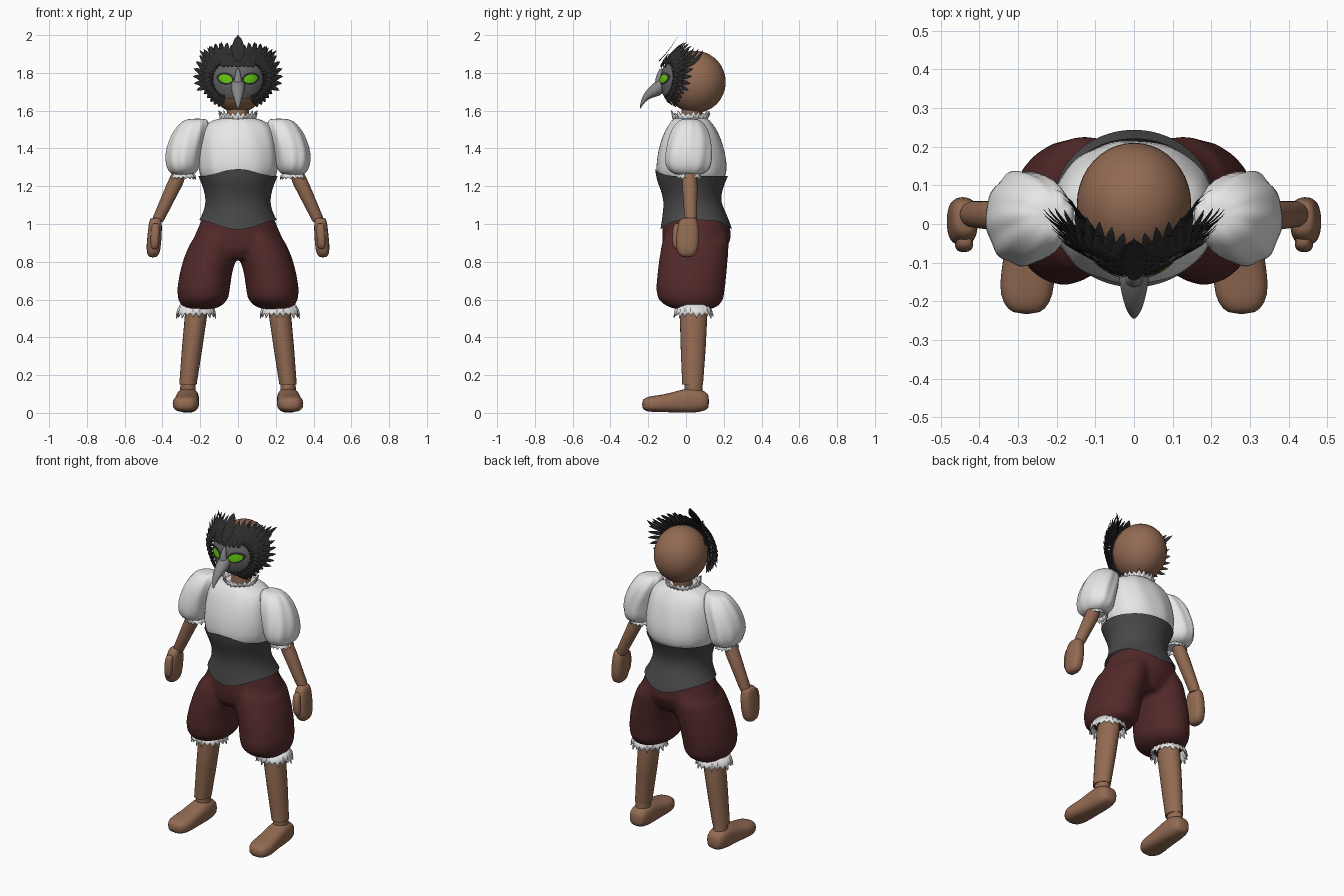
import bpy, bmesh, math
from math import sin, cos, pi, radians, sqrt
from mathutils import Vector

if "Cube" in bpy.data.objects:
    bpy.data.objects.remove(bpy.data.objects["Cube"])


def material(name, r, g, b):
    m = bpy.data.materials.new(name)
    m.use_nodes = True
    m.diffuse_color = (r, g, b, 1)
    m.node_tree.nodes["Principled BSDF"].inputs["Base Color"].default_value = (r, g, b, 1)
    return m


WOOD = material("warm wood", .29, .145, .085)
WHITE = material("white cloth", .8, .8, .8)
MAROON = material("maroon cloth", .085, .022, .022)
CHARCOAL = material("charcoal corset", .065, .065, .065)
BLACK = material("black feather", .025, .025, .025)
GREY = material("mask grey", .13, .13, .13)
HORN = material("beak grey", .24, .24, .24)
GREEN = material("eye green", .13, .6, .005)


def finish(name, bm, mat, mirror=False, subsurf=0, angle=40):
    """Turn a bmesh into a smooth shaded object, optionally mirrored and subdivided."""
    bmesh.ops.recalc_face_normals(bm, faces=bm.faces)
    me = bpy.data.meshes.new(name)
    bm.to_mesh(me)
    bm.free()
    me.materials.append(mat)
    me.polygons.foreach_set("use_smooth", [True] * len(me.polygons))
    if not subsurf:
        me.set_sharp_from_angle(angle=radians(angle))
    ob = bpy.data.objects.new(name, me)
    bpy.context.collection.objects.link(ob)
    if mirror:
        ob.modifiers.new("Mirror", "MIRROR").use_mirror_merge = False
    if subsurf:
        s = ob.modifiers.new("Subdivision", "SUBSURF")
        s.levels = s.render_levels = subsurf
    return ob


def power(v, p):
    return math.copysign(abs(v) ** p, v)


def bridge(bm, rows, closed=True):
    for a, b in zip(rows, rows[1:]):
        n = len(a)
        for i in range(n if closed else n - 1):
            j = (i + 1) % n
            bm.faces.new((a[i], a[j], b[j], b[i]))


def add_loft(bm, rings, axis="z", seg=24, p=1, folds=0, depth=0, warp=None, cap=True):
    """Skin rings (cx, cy, cz, r1, r2), lying flat (axis z) or upright (axis y)."""
    rows = []
    for k, (cx, cy, cz, r1, r2) in enumerate(rings):
        row = []
        for i in range(seg):
            t = 2 * pi * i / seg
            f = 1 + depth * sin(folds * t + k * .7) * (.6 + .4 * sin(3 * t + k))
            a, b = r1 * f * power(cos(t), p), r2 * f * power(sin(t), p)
            co = (cx + a, cy + b, cz) if axis == "z" else (cx + a, cy, cz + b)
            v = bm.verts.new(co)
            if warp:
                v.co.z += warp(k, t)
            row.append(v)
        rows.append(row)
    bridge(bm, rows)
    if cap:
        bm.faces.new(rows[0])
        bm.faces.new(rows[-1])


def loft(name, rings, mat, mirror=False, subsurf=0, **kw):
    bm = bmesh.new()
    add_loft(bm, rings, **kw)
    return finish(name, bm, mat, mirror, subsurf)


def ruffle(name, cx, cy, r0, r1, z0, z1, points, mirror=False):
    """Flared band of cloth with a jagged edge."""
    bm = bmesh.new()
    rows = [[], [], []]
    for i in range(2 * points):
        t = pi * i / points
        tip = i % 2
        mid = .5 + .12 * sin(5 * t)
        levels = ((r0, 0), (r0 + (r1 - r0) * (.7 if tip else .3), mid),
                  (r1 if tip else r0 + (r1 - r0) * .6, 1 + .12 * sin(7 * t) if tip else .66))
        for row, (r, u) in zip(rows, levels):
            row.append(bm.verts.new((cx + r * cos(t), cy + r * sin(t), z0 + (z1 - z0) * u)))
    bridge(bm, rows)
    finish(name, bm, WHITE, mirror).modifiers.new("Thickness", "SOLIDIFY").thickness = .005


# Head and neck
bm = bmesh.new()
bmesh.ops.create_uvsphere(bm, u_segments=40, v_segments=24, radius=1)
for v in bm.verts:
    v.co = (v.co.x * .148, .05 + v.co.y * .16, 1.752 + v.co.z * .164)
finish("head", bm, WOOD)
loft("neck", [(0, .025, 1.5, .055, .055), (0, .035, 1.64, .055, .055)], WOOD)

# Blouse, puffed sleeves and frills
loft("blouse", [(0, .03, 1.2, .18, .165), (0, .03, 1.27, .208, .187), (0, .03, 1.34, .213, .185),
                (0, .027, 1.42, .208, .167), (0, .027, 1.49, .195, .142), (0, .025, 1.535, .168, .112),
                (0, .025, 1.56, .1, .09), (0, .025, 1.562, .07, .07)],
     WHITE, subsurf=1, seg=60, folds=11, depth=.014, p=.92)
loft("puffed_sleeves", [(.215, .02, 1.558, .035, .03), (.222, .02, 1.55, .068, .06), (.243, .02, 1.505, .09, .097),
                        (.268, .018, 1.44, .099, .115), (.288, .015, 1.37, .098, .124),
                        (.293, .015, 1.31, .09, .124), (.292, .015, 1.275, .075, .1),
                        (.293, .015, 1.258, .05, .06)],
     WHITE, True, 1, seg=48, folds=9, depth=.045)
ruffle("collar_frill", 0, .025, .075, .1, 1.535, 1.595, 22)
ruffle("sleeve_frills", .29, .015, .052, .07, 1.272, 1.24, 16, True)
ruffle("trouser_frills", .222, .04, .085, .108, .575, .508, 20, True)


# Corset with pointed lower edge and peaked front top
def corset_edge(k, t):
    if k < 2:
        return -.05 * abs(sin(t)) ** 4 * (1 - k * .4)
    return .038 * max(0, -sin(t)) ** 5 if k == 6 else 0


loft("corset", [(0, .054, 1.02, .207, .19), (0, .052, 1.032, .199, .183), (0, .043, 1.07, .181, .164),
                (0, .032, 1.12, .169, .15), (0, .03, 1.18, .18, .162), (0, .028, 1.23, .2, .184),
                (0, .029, 1.253, .21, .193)],
     CHARCOAL, subsurf=1, seg=48, warp=corset_edge, cap=False)

# Baggy trousers: hips and two legs fused together
bm = bmesh.new()
add_loft(bm, [(0, .054, 1.035, .19, .172), (0, .054, 1.0, .203, .18), (0, .055, .92, .238, .182),
              (0, .045, .86, .2, .165), (0, .04, .815, .09, .13)])
for s in (1, -1):
    add_loft(bm, [(s * .1, .055, .96, .09, .16), (s * .125, .05, .9, .128, .178),
                  (s * .147, .04, .82, .14, .182), (s * .17, .032, .74, .139, .184),
                  (s * .182, .024, .66, .14, .183), (s * .185, .025, .605, .134, .175),
                  (s * .192, .032, .57, .11, .145), (s * .205, .038, .55, .08, .1)])
trousers = finish("trousers", bm, MAROON)
r = trousers.modifiers.new("Fuse", "REMESH")
r.mode, r.voxel_size, r.use_smooth_shade = "VOXEL", .013, True
s = trousers.modifiers.new("Soften", "SMOOTH")
s.factor, s.iterations = .5, 8

# Legs, ankles and feet
loft("lower_legs", [(.265, .035, .15, .046, .055), (.243, .038, .34, .054, .066), (.222, .04, .52, .059, .073),
                    (.218, .04, .6, .05, .06)], WOOD, True)
loft("ankles", [(.265, .04, .08, .042, .048), (.265, .04, .17, .04, .047)], WOOD, True)
loft("feet", [(.265, .122, .06, .03, .03), (.265, .108, .062, .052, .05), (.266, .05, .068, .062, .068),
              (.268, -.02, .063, .062, .063), (.272, -.09, .053, .066, .05), (.277, -.16, .048, .073, .044),
              (.278, -.205, .046, .062, .04), (.278, -.234, .045, .035, .025)],
     WOOD, True, 1, axis="y", seg=20, p=.75)

# Arms, hands and thumbs
loft("forearms", [(.3, .015, 1.3, .036, .036), (.335, .02, 1.21, .043, .04), (.415, .025, 1.04, .034, .034),
                  (.425, .025, 1.01, .028, .028)], WOOD, True)
loft("hands", [(.436, .015, 1.035, .024, .032), (.437, .012, 1.02, .034, .05), (.44, .008, .96, .038, .064),
               (.446, .006, .89, .039, .064), (.449, .006, .845, .036, .052), (.45, .006, .822, .02, .03)],
     WOOD, True, 1, seg=16, p=.75)
loft("thumbs", [(.436, -.04, 1.005, .014, .014), (.437, -.05, .99, .023, .021), (.44, -.053, .92, .024, .022),
                (.442, -.05, .88, .022, .02), (.443, -.045, .865, .01, .01)],
     WOOD, True, 1, seg=12, p=.75)


# Mask: curved plates that follow the face
def face_point(x, z, off=0):
    q = max(.04, 1 - (x / .16) ** 2 - ((z - 1.755) / .18) ** 2)
    return Vector((x, .05 - .185 * sqrt(q) - off, z))


def plate(name, cx, cz, a, b, tilt, off, mat, pc=1, ps=1, mirror=False):
    bm = bmesh.new()
    rows = []
    for k in range(1, 9):
        row = []
        for i in range(40):
            t = 2 * pi * i / 40
            u, w = a * power(cos(t), pc) * k / 8, b * power(sin(t), ps) * k / 8
            row.append(bm.verts.new(face_point(cx + u * cos(tilt) - w * sin(tilt),
                                               cz + u * sin(tilt) + w * cos(tilt), off)))
        rows.append(row)
    bridge(bm, rows)
    bm.faces.new(rows[0])
    finish(name, bm, mat, mirror)


plate("mask_backing", 0, 1.775, .148, .115, 0, -.005, BLACK, .85, .85)
plate("mask_face", 0, 1.758, .136, .098, 0, .001, GREY, .8, .8)
plate("eye_rims", .067, 1.77, .048, .033, .2, .004, BLACK, 1, 1.25, True)
plate("eyes", .067, 1.769, .037, .022, .2, .008, GREEN, 1, 1.2, True)

# Hooked beak with a narrow bridge
loft("beak", [(0, -.11, 1.74, .046, .055), (0, -.165, 1.713, .036, .04), (0, -.2, 1.69, .028, .03),
              (0, -.225, 1.662, .019, .026), (0, -.238, 1.635, .01, .02), (0, -.245, 1.612, .003, .006)],
     HORN, subsurf=1, axis="y", seg=16)
loft("beak_bridge", [(0, -.145, 1.7, .034, .02), (0, -.147, 1.77, .02, .02), (0, -.128, 1.83, .006, .01)],
     HORN, subsurf=1, seg=16)


# Feathers: leaf shapes with a raised rib
def feather(bm, base, tip, half, bend=.1):
    d = tip - base
    side = d.cross(base - Vector((0, .05, 1.755))).normalized()
    n = side.cross(d).normalized()
    rows = []
    for u, w in ((0, .4), (.3, .95), (.6, 1), (.85, .6), (1, .04)):
        p = base + d * u + n * d.length * bend * 4 * u * (1 - u)
        rows.append([bm.verts.new(q) for q in
                     (p - side * w * half, p + n * .005 * (1 - u), p + side * w * half)])
    bridge(bm, rows, closed=False)


bm = bmesh.new()
for layer in range(3):
    k = 1 + .14 * layer
    count = 19
    for i in range(count):
        t = radians(-78 + 205 * (i + layer * .33) / count)
        up = max(0, sin(t))
        base = face_point(.06 + .07 * k * cos(t), 1.765 + .085 * k * sin(t), .012 - .004 * layer)
        aim = Vector((.75 * cos(t), .4 + .25 * up, .85 * sin(t))).normalized()
        size = .05 + .045 * max(0, sin(t + .6)) + (.012 * layer if t > -.3 else 0)
        feather(bm, base, base + aim * size, .012 + .002 * up)
# Long swept plumes above the temples
for i in range(6):
    u = i / 5
    base = face_point(.07 + .07 * u, 1.875 - .05 * u)
    feather(bm, base, Vector((.1 + .105 * u, -.03 + .12 * u, 1.955 - .035 * u)), .013, -.12)
# Short forehead feathers
for row in range(3):
    for i in range(4):
        base = face_point(.008 + .022 * i, 1.83 + .018 * row, .014)
        feather(bm, base, base + Vector((.004 * i, .015, .036)), .013)
finish("mask_feathers", bm, BLACK, True, angle=25)

# Tall crest feather
bm = bmesh.new()
feather(bm, Vector((0, -.142, 1.86)), Vector((0, -.04, 2.0)), .034, -.04)
finish("crest_feather", bm, BLACK, angle=25)
